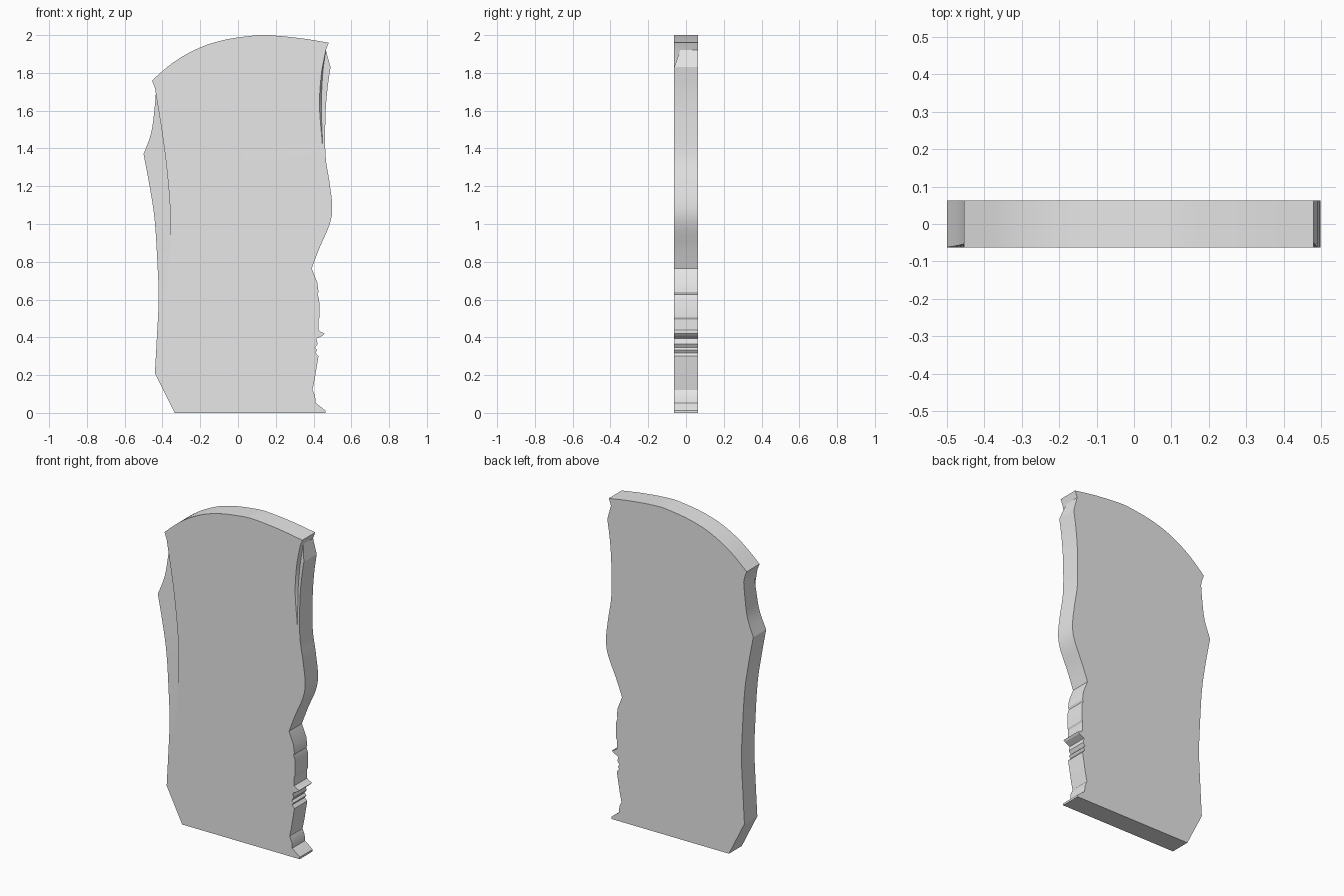
import bpy, bmesh, math

if "Cube" in bpy.data.objects:
    bpy.data.objects.remove(bpy.data.objects["Cube"])

H = 0.0625  # half thickness


def smooth(pts, n=4):
    """Catmull-Rom curve through the points, end points kept."""
    p = [pts[0]] + pts + [pts[-1]]
    out = []
    for i in range(1, len(p) - 2):
        for s in range(n):
            t = s / n
            out.append(tuple(
                0.5 * (2 * b + (c - a) * t + (2 * a - 5 * b + 4 * c - d) * t * t
                       + (3 * b - a - 3 * c + d) * t ** 3)
                for a, b, c, d in zip(p[i - 1], p[i], p[i + 1], p[i + 2])))
    return out + [pts[-1]]


def x_at(curve, z):
    """x of a falling curve at height z."""
    for (x0, z0), (x1, z1) in zip(curve, curve[1:]):
        if z0 >= z >= z1 and z0 > z1:
            return x0 + (x1 - x0) * (z0 - z) / (z0 - z1)
    return curve[0][0] if z > curve[0][1] else curve[-1][0]


# Edges of the slab in the front view (x, z)
top = smooth([(0.48, 1.96), (0.32, 1.985), (0.15, 2.0), (0.06, 1.995), (-0.07, 1.975),
              (-0.2, 1.935), (-0.336, 1.86), (-0.455, 1.76)])
left_upper = smooth([(-0.435, 1.69), (-0.443, 1.6), (-0.46, 1.48), (-0.5, 1.37)])
left_lower = smooth([(-0.5, 1.37), (-0.468, 1.2), (-0.441, 1.02), (-0.425, 0.76),
                     (-0.42, 0.6), (-0.43, 0.39), (-0.44, 0.21)])
right_upper = smooth([(0.49, 1.83), (0.473, 1.71), (0.463, 1.57), (0.463, 1.365),
                      (0.483, 1.23), (0.499, 1.09), (0.484, 0.995), (0.432, 0.875),
                      (0.39, 0.765)])
jagged = [(0.42, 0.69), (0.426, 0.64), (0.421, 0.628), (0.43, 0.6), (0.431, 0.505),
          (0.425, 0.495), (0.425, 0.44), (0.44, 0.428), (0.459, 0.42), (0.45, 0.41),
          (0.415, 0.393), (0.421, 0.365), (0.408, 0.345), (0.42, 0.333), (0.41, 0.318),
          (0.426, 0.3), (0.405, 0.175), (0.394, 0.122), (0.408, 0.09), (0.411, 0.053),
          (0.445, 0.027), (0.462, 0.012), (0.462, 0.0)]
right = [(0.465, 1.92)] + right_upper + jagged
outline = (top + [(-0.44, 1.72)] + left_upper + left_lower[1:] + [(-0.335, 0.0)]
           + right[::-1])
N = len(outline)

bm = bmesh.new()
cache = {}


def vert(x, y, z):
    key = (round(x, 5), round(y, 5), round(z, 5))
    if key not in cache:
        cache[key] = bm.verts.new(key)
    return cache[key]


def face(vs):
    vs = [v for i, v in enumerate(vs) if v is not vs[i - 1]]
    if len(set(vs)) == len(vs) > 2:
        bm.faces.new(vs)


# Chipped front edges: sloping recess between an inner curve and the silhouette
chips = [
    # side, start z, peak z, end z, depth, wall slant, inner curve
    (-1, 1.69, 1.37, 0.49, 0.022, 0.0,
     [(-0.435, 1.69), (-0.39, 1.4), (-0.362, 1.12), (-0.359, 0.92), (-0.37, 0.72),
      (-0.39, 0.49)]),
    (1, 1.92, 1.83, 1.43, 0.032, 0.01,
     [(0.465, 1.92), (0.442, 1.8), (0.431, 1.65), (0.437, 1.53), (0.447, 1.43)]),
]
depth = [0.0] * N
front = list(outline)
extra = {}
for side, z0, zp, z1, d0, slant, pts in chips:
    curve = smooth(pts)
    idx = [i for i, (x, z) in enumerate(outline)
           if x * side > 0.38 and z1 - 0.03 <= z <= z0 + 0.001]
    idx.sort(key=lambda i: -outline[i][1])
    zlast = outline[idx[-1]][1]
    rows = []
    for i in idx:
        x, z = outline[i]
        depth[i] = d0 * max(0.0, (z - zp) / (z0 - zp))
        t = (z0 - z) / (z0 - zlast)
        xi = x_at(curve, z)
        front[i] = (xi, z)
        off = slant * side * math.sin(math.pi * max(0, min(1, t)))
        rows.append((vert(xi, -H, z), vert(xi + off, -H + d0 * (1 - t), z),
                     vert(x, -H + depth[i], z)))
    for a, b in zip(rows, rows[1:]):
        face([a[0], a[1], b[1], b[0]])   # step wall
        face([a[1], a[2], b[2], b[1]])   # sloping recess
    extra[idx[-1]] = outline[idx[-1]]

# Front face, following the inner curves of the chips
loop = []
for i in range(N):
    ring = [front[i]]
    if i in extra:  # lower end of a chip reaches back to the silhouette
        ring = [front[i], extra[i]] if outline[i][0] < 0 else [extra[i], front[i]]
    loop += [vert(x, -H, z) for x, z in ring]
face(loop)

# Back face and rim
face([vert(x, H, z) for x, z in outline])
starts = {i for i in range(N) if depth[i] > 0 and front[i] == outline[i]}
for i in range(N):
    j = (i + 1) % N
    (xa, za), (xb, zb) = outline[i], outline[j]
    ring = [vert(xa, H, za), vert(xb, H, zb), vert(xb, -H + depth[j], zb)]
    in_chip = depth[i] > 0 and depth[j] > 0 or (
        (i in starts and zb < za) or (j in starts and za < zb))
    if j in starts and not in_chip:
        ring.append(vert(xb, -H, zb))
    if i in starts and not in_chip:
        ring.append(vert(xa, -H, za))
    ring.append(vert(xa, -H + depth[i], za))
    face(ring)

bmesh.ops.recalc_face_normals(bm, faces=bm.faces[:])
bmesh.ops.triangulate(bm, faces=[f for f in bm.faces if len(f.verts) > 5])
mesh = bpy.data.meshes.new("stone_slab")
bm.to_mesh(mesh)
bm.free()
slab = bpy.data.objects.new("stone_slab", mesh)
bpy.context.collection.objects.link(slab)

# Single grey stone colour
grey = bpy.data.materials.new("grey_stone")
grey.diffuse_color = (0.8, 0.8, 0.8, 1.0)
grey.use_nodes = True
grey.node_tree.nodes["Principled BSDF"].inputs["Base Color"].default_value = grey.diffuse_color
mesh.materials.append(grey)

bpy.context.view_layer.objects.active = slab
slab.select_set(True)
bpy.ops.object.shade_smooth_by_angle(angle=math.radians(20))
